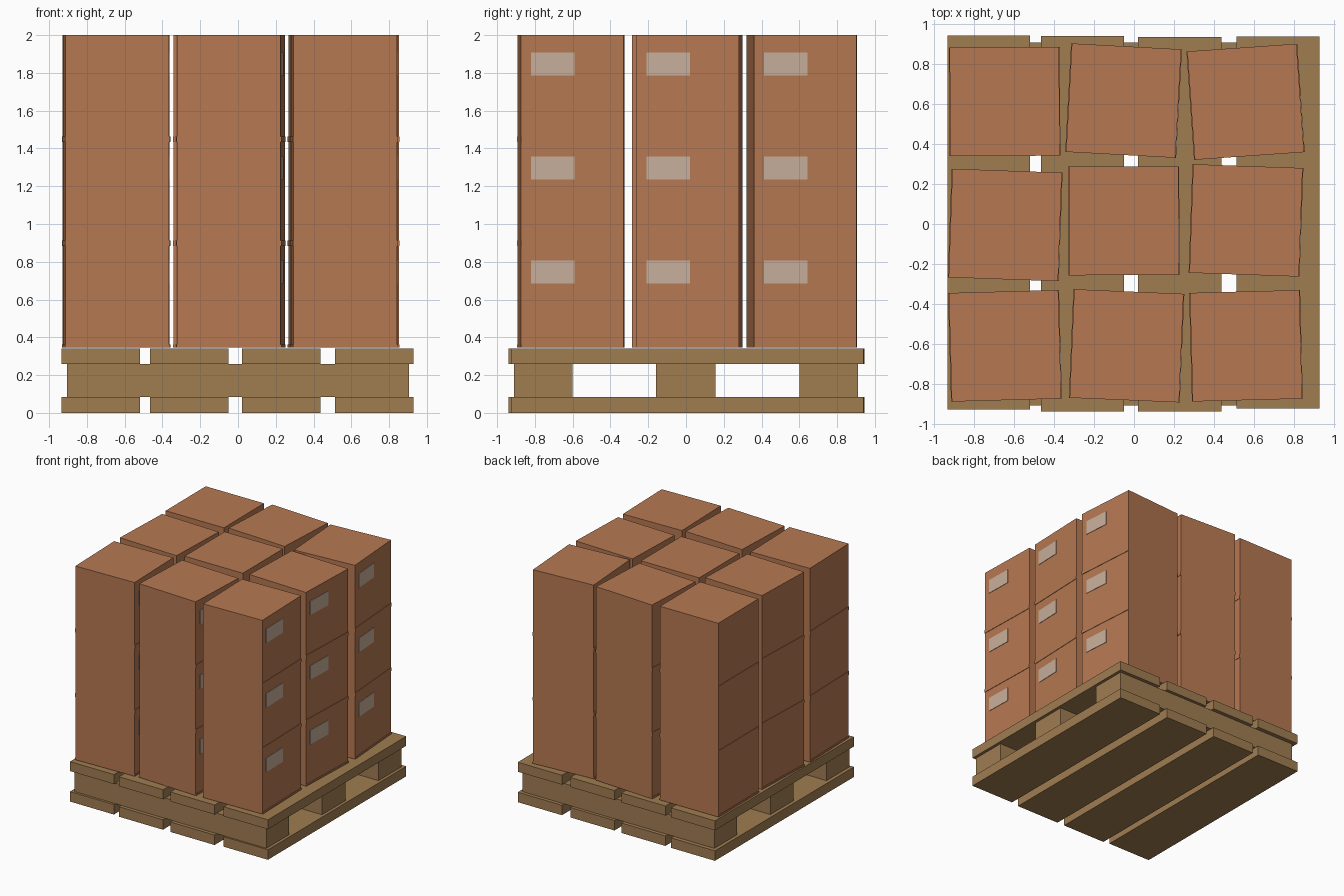
import bpy, bmesh, math
from mathutils import Matrix, Vector

if "Cube" in bpy.data.objects:
    bpy.data.objects.remove(bpy.data.objects["Cube"])


def material(name, rgb):
    m = bpy.data.materials.new(name)
    m.diffuse_color = (*rgb, 1)
    m.use_nodes = True
    m.node_tree.nodes["Principled BSDF"].inputs["Base Color"].default_value = m.diffuse_color
    return m


WOOD = material("pallet wood", (0.352, 0.205, 0.083))
CARD = material("brown cardboard", (0.468, 0.190, 0.084))
LABEL = material("pale label", (0.578, 0.429, 0.328))


def block(name, x, y, z, mat, place=None):
    """Box from (min, max) ranges, with an optional placement matrix."""
    bm = bmesh.new()
    bmesh.ops.create_cube(bm, size=1)
    for v in bm.verts:
        v.co = Vector([r[0] if c < 0 else r[1] for c, r in zip(v.co, (x, y, z))])
    me = bpy.data.meshes.new(name)
    bm.to_mesh(me)
    bm.free()
    me.materials.append(mat)
    ob = bpy.data.objects.new(name, me)
    if place:
        ob.matrix_world = place
    bpy.context.collection.objects.link(ob)


# pallet deck boards, the same layout on top and bottom
boards = [((-0.935, -0.52), (-0.93, 0.945)), ((-0.465, -0.05), (-0.94, 0.942)),
          ((0.02, 0.437), (-0.94, 0.936)), ((0.513, 0.93), (-0.925, 0.94))]
for x, y in boards:
    block("bottom_board", x, y, (0, 0.085), WOOD)
    block("top_board", x, y, (0.26, 0.341), WOOD)

# pallet stringers across the boards
for y in ((-0.91, -0.602), (-0.16, 0.155), (0.602, 0.91)):
    block("stringer", (-0.905, 0.905), y, (0.085, 0.26), WOOD)

# stacks: centre x, centre y, turn in degrees
stacks = [(-0.648, 0.613, 0.3), (-0.052, 0.618, -3.1), (0.559, 0.612, 4.0),
          (-0.645, -0.005, -2.0), (-0.051, 0.016, 0.2), (0.561, 0.018, -2.0),
          (-0.646, -0.61, 1.6), (-0.037, -0.61, -2.4), (0.561, -0.61, 1.5)]
HX, HY, H, BASE = 0.274, 0.272, 0.551, 0.347
for cx, cy, deg in stacks:
    for level in range(3):
        place = (Matrix.Translation((cx, cy, BASE + level * H))
                 @ Matrix.Rotation(math.radians(deg), 4, 'Z'))
        block("carton", (-HX, HX), (-HY, HY), (0, H), CARD, place)
        # shipping label on the right side
        block("label", (HX - 0.002, HX + 0.004), (-0.218, 0.012), (0.338, 0.459), LABEL, place)
        # thin seam lips at the carton foot, on both x sides
        low = -0.015 if level else 0
        for s in (-1, 1):
            x = sorted((s * (HX - 0.002), s * (HX + 0.004)))
            block("seam_lip", x, (-HY, HY), (low, 0.015), CARD, place)
